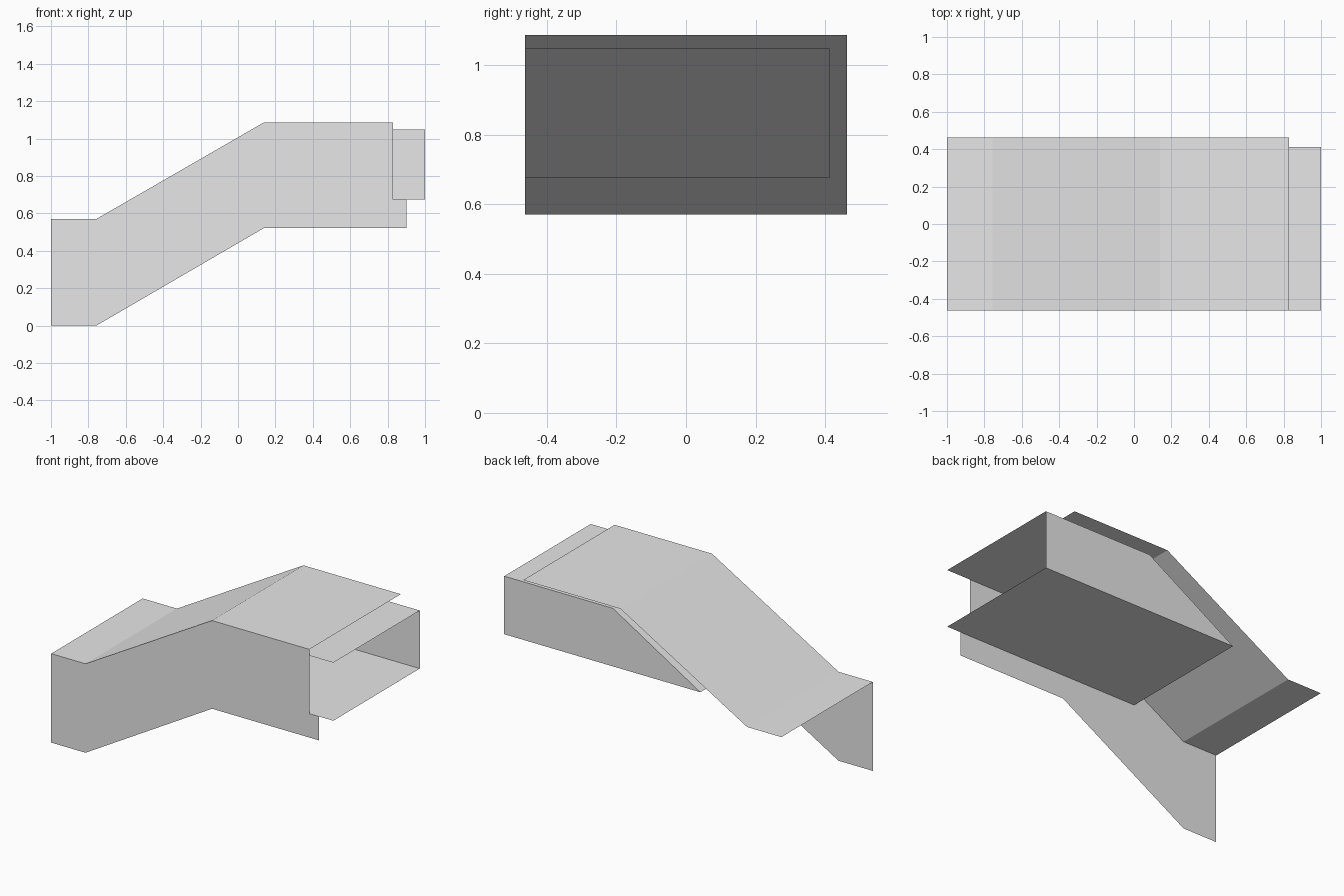
import bpy

cube = bpy.data.objects.get("Cube")
if cube:
    bpy.data.objects.remove(cube, do_unlink=True)

grey = bpy.data.materials.new("light_grey")
grey.use_nodes = True
grey.diffuse_color = (0.8, 0.8, 0.8, 1)
grey.node_tree.nodes["Principled BSDF"].inputs["Base Color"].default_value = (0.8, 0.8, 0.8, 1)

FRONT, BACK, DUCT_BACK = -0.463, 0.463, 0.412


def add_mesh(name, verts, faces):
    mesh = bpy.data.meshes.new(name)
    mesh.from_pydata(verts, [], faces)
    mesh.materials.append(grey)
    obj = bpy.data.objects.new(name, mesh)
    bpy.context.collection.objects.link(obj)
    return obj


def panel(name, outline, y, flip=False):
    """Flat upright panel from an x-z outline."""
    order = list(range(len(outline)))
    return add_mesh(name, [(x, y, z) for x, z in outline],
                    [order[::-1] if flip else order])


def sheet(name, path, y0, y1):
    """Folded sheet: an x-z path swept across the depth."""
    verts = [(x, y, z) for x, z in path for y in (y0, y1)]
    faces = [(2 * i, 2 * i + 2, 2 * i + 3, 2 * i + 1) for i in range(len(path) - 1)]
    return add_mesh(name, verts, faces)


# Outer cover: low step, slope and high flat
cover = [(-1, 0.57), (-0.757, 0.57), (0.14, 1.087), (0.83, 1.087)]
sheet("top_cover", cover, FRONT, BACK)

# Front side panel, notched at the high end
lower = [(-1, 0), (-0.757, 0), (0.14, 0.522), (0.9, 0.522), (0.9, 0.675), (0.83, 0.675)]
panel("front_panel", lower + cover[::-1], FRONT)

# Inner duct, open at the high end
duct = [(1, 0.675), (-0.39, 0.675), (0.23, 1.047), (1, 1.047)]
sheet("inner_duct", duct, FRONT, DUCT_BACK)
panel("duct_back_wall", duct, DUCT_BACK)
